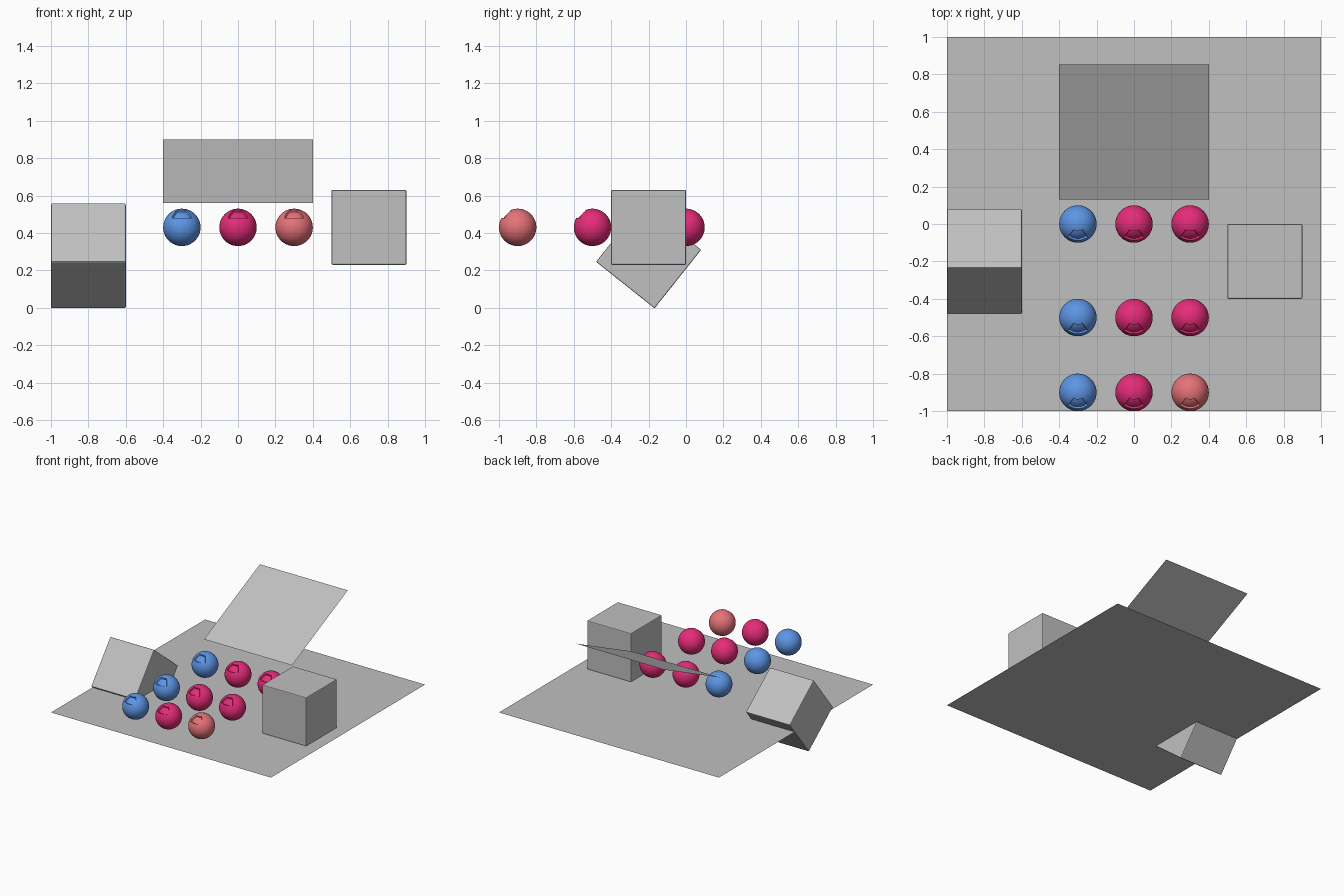
import bpy, bmesh, math
from mathutils import Vector

if "Cube" in bpy.data.objects:
    bpy.data.objects.remove(bpy.data.objects["Cube"])


def material(name, rgb):
    m = bpy.data.materials.new(name)
    m.diffuse_color = (*rgb, 1)
    m.use_nodes = True
    m.node_tree.nodes["Principled BSDF"].inputs["Base Color"].default_value = m.diffuse_color
    return m


GREY = material("plain_grey", (0.53, 0.53, 0.53))
BLUE = material("blue", (0.11, 0.30, 0.78))
PINK = material("pink", (0.78, 0.025, 0.19))
SALMON = material("salmon", (0.78, 0.17, 0.19))
FLOOR_Z = 0.23


def finish(bm, name, mat, loc, tilt=0.0, smooth=False):
    mesh = bpy.data.meshes.new(name)
    bm.to_mesh(mesh)
    bm.free()
    mesh.materials.append(mat)
    ob = bpy.data.objects.new(name, mesh)
    bpy.context.collection.objects.link(ob)
    ob.location = loc
    ob.rotation_euler.x = tilt
    if smooth:
        bpy.ops.object.select_all(action='DESELECT')
        ob.select_set(True)
        bpy.context.view_layer.objects.active = ob
        bpy.ops.object.shade_smooth_by_angle(angle=math.radians(30))
    return ob


def sheet(name, size, loc, tilt=0.0):
    bm = bmesh.new()
    bmesh.ops.create_grid(bm, x_segments=1, y_segments=1, size=size / 2)
    return finish(bm, name, GREY, loc, tilt)


def block(name, loc, tilt=0.0):
    bm = bmesh.new()
    bmesh.ops.create_cube(bm, size=0.4)
    bmesh.ops.bevel(bm, geom=bm.edges[:], offset=0.006, segments=2,
                    profile=0.5, affect='EDGES')
    return finish(bm, name, GREY, loc, tilt)


def ball(name, mat, loc):
    bm = bmesh.new()
    bmesh.ops.create_uvsphere(bm, u_segments=48, v_segments=24, radius=0.1)
    # shallow recessed wedge on the upper front
    wedge = []
    for f in bm.faces:
        c = f.calc_center_median()
        elev = math.degrees(math.atan2(c.z, math.hypot(c.x, c.y)))
        azim = math.degrees(math.atan2(c.x, -c.y))
        if 30 < elev < 67.5 and abs(azim) < 37.5:
            wedge.append(f)
    bmesh.ops.inset_region(bm, faces=wedge, thickness=0.002, depth=-0.01,
                           use_even_offset=True)
    return finish(bm, name, mat, loc, smooth=True)


# floor and tilted panel
sheet("floor_sheet", 2.0, (0, 0, FLOOR_Z))
sheet("tilted_panel", 0.8, (0, 0.492, 0.73), math.atan2(0.34, 0.724))

# upright block and tilted block
block("upright_block", (0.7, -0.2, FLOOR_Z + 0.2))
block("tilted_block", (-0.8, -0.2, 0.278), math.radians(51.5))

# three by three balls
for row, y in enumerate((0.0, -0.5, -0.9)):
    for col, x in enumerate((-0.3, 0.0, 0.3)):
        mat = BLUE if col == 0 else SALMON if (row, col) == (2, 2) else PINK
        ball(f"ball_{row}_{col}", mat, (x, y, FLOOR_Z + 0.2))
